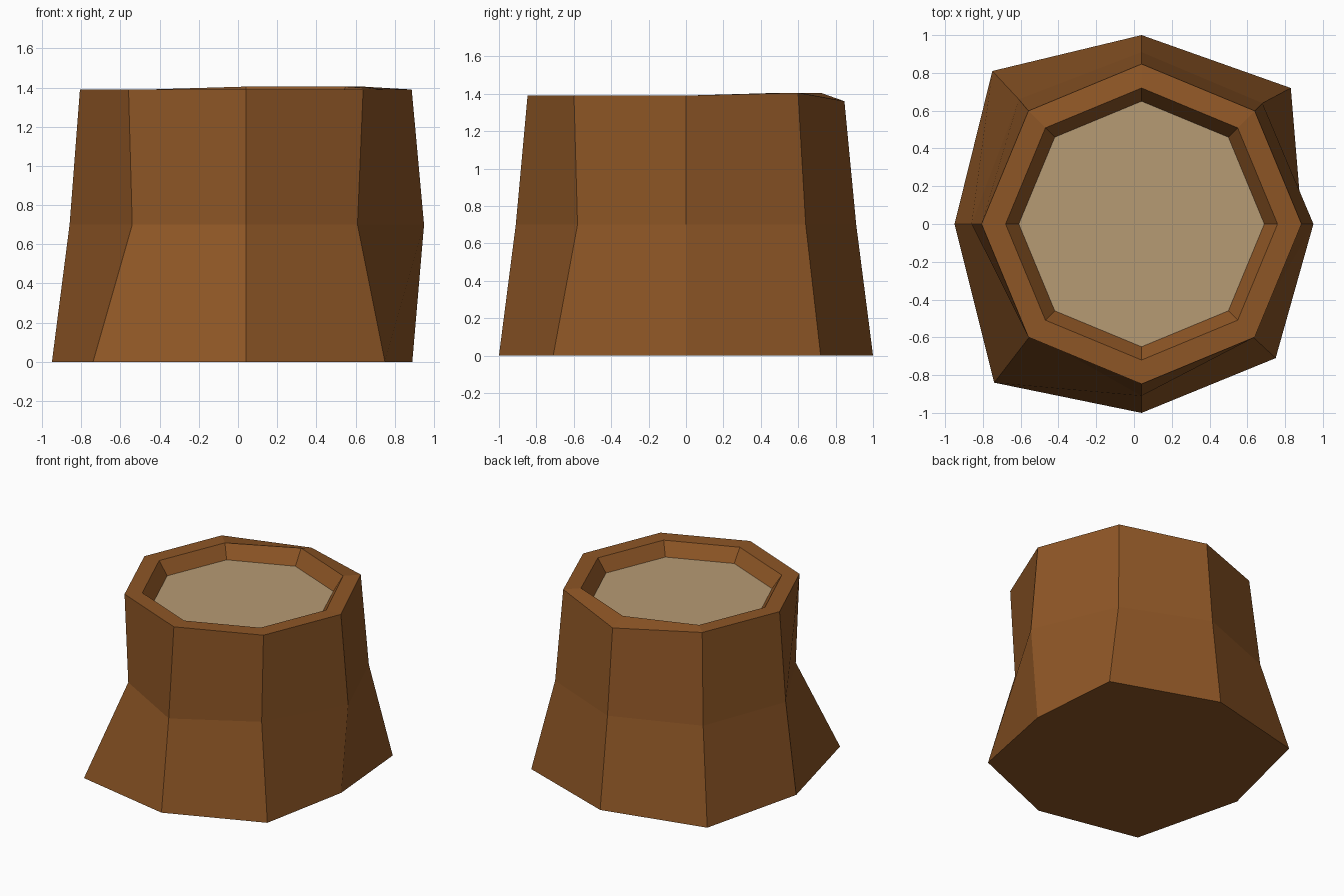
import bpy
import math

if "Cube" in bpy.data.objects:
    bpy.data.objects.remove(bpy.data.objects["Cube"], do_unlink=True)

SIDES = 8
CENTRE_X = 0.04


def make_material(name, colour):
    mat = bpy.data.materials.new(name)
    mat.use_nodes = True
    mat.diffuse_color = (*colour, 1)
    mat.node_tree.nodes["Principled BSDF"].inputs["Base Color"].default_value = (*colour, 1)
    return mat


def ring(radius, z):
    """Regular octagon with a corner on +x."""
    angles = [math.tau * i / SIDES for i in range(SIDES)]
    return [(CENTRE_X + radius * math.cos(a), radius * math.sin(a), z) for a in angles]


def build(name, rings, mat, bottom=False, top=False):
    """Skin stacked rings with flat quads, with optional end caps."""
    verts = [v for r in rings for v in r]
    faces = []
    for level in range(len(rings) - 1):
        low, high = level * SIDES, (level + 1) * SIDES
        for i in range(SIDES):
            j = (i + 1) % SIDES
            faces.append((low + i, low + j, high + j, high + i))
    if bottom:
        faces.append(tuple(reversed(range(SIDES))))
    if top:
        faces.append(tuple(range(len(verts) - SIDES, len(verts))))
    mesh = bpy.data.meshes.new(name)
    mesh.from_pydata(verts, [], faces)
    mesh.materials.append(mat)
    mesh.update()
    obj = bpy.data.objects.new(name, mesh)
    bpy.context.collection.objects.link(obj)
    return obj


bark = make_material("bark brown", (0.27, 0.093, 0.019))
wood = make_material("cut wood tan", (0.47, 0.325, 0.174))

# Irregular flared foot and uneven waist
foot = [(0.89, 0, 0), (0.83, 0.72, 0), (0.04, 1, 0), (-0.75, 0.81, 0),
        (-0.95, 0, 0), (-0.74, -0.84, 0), (0.04, -1, 0), (0.75, -0.71, 0)]
waist = [(x, y, 0.7) for x, y in
         [(0.95, 0), (0.68, 0.64), (0.04, 0.91), (-0.61, 0.66),
          (-0.86, 0), (-0.54, -0.58), (0.04, -0.91), (0.61, -0.58)]]

# Rim, slightly warped at the back
rim_outer = ring(0.847, 1.39)
rim_inner = ring(0.72, 1.39)
for points, corner, z in [(rim_outer, 1, 1.405), (rim_outer, 2, 1.36),
                          (rim_inner, 1, 1.405), (rim_inner, 2, 1.405)]:
    points[corner] = (*points[corner][:2], z)
floor = ring(0.65, 1.29)

# Bark shell with its recessed inner wall, and the cut wood inside
build("stump_bark", [foot, waist, rim_outer, rim_inner, floor], bark, bottom=True)
build("cut_wood_top", [floor], wood, top=True)
